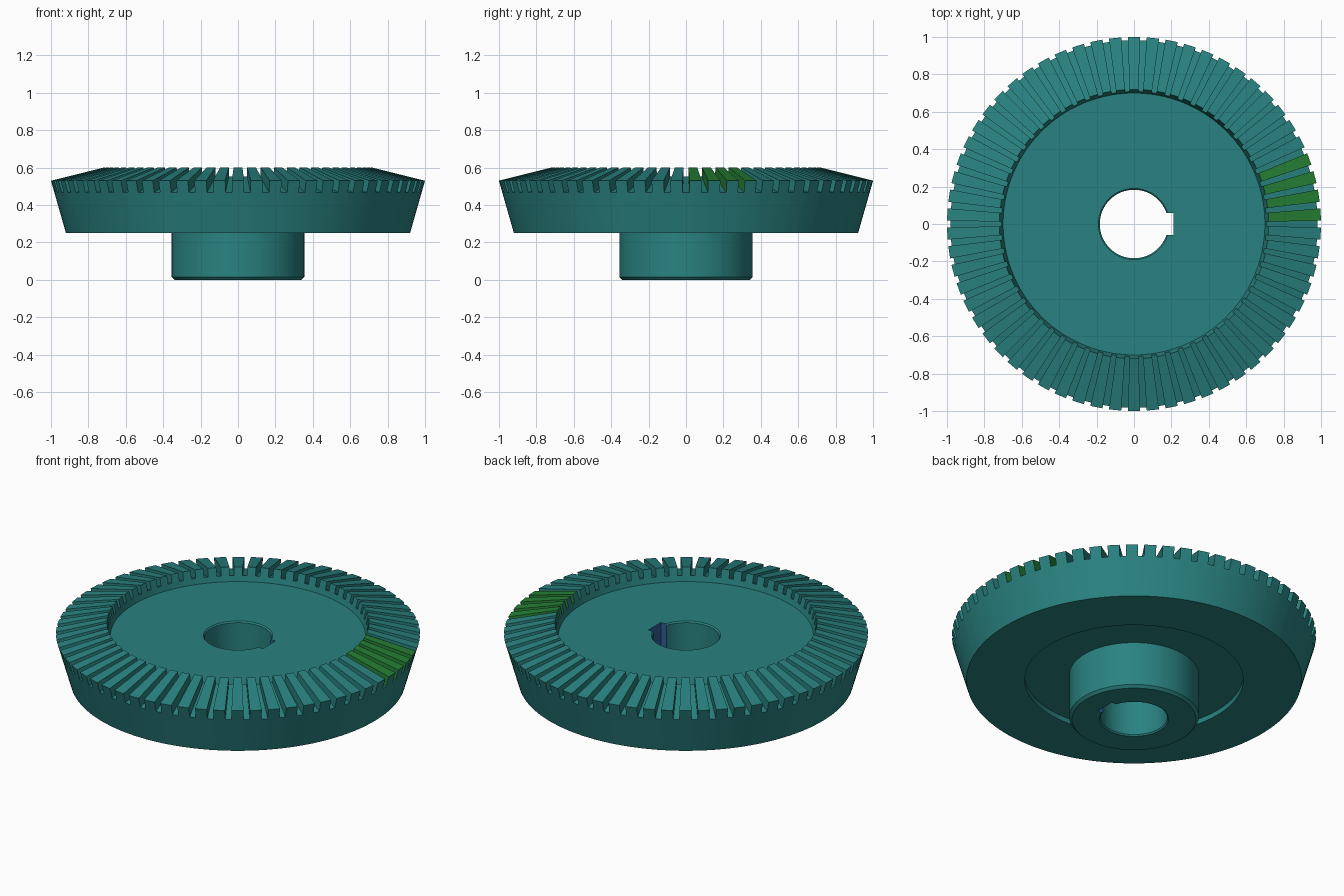
import bpy, bmesh, math

cube = bpy.data.objects.get("Cube")
if cube:
    bpy.data.objects.remove(cube, do_unlink=True)


def make_material(name, color):
    mat = bpy.data.materials.new(name)
    mat.use_nodes = True
    rgba = (*color, 1.0)
    mat.diffuse_color = rgba
    mat.node_tree.nodes["Principled BSDF"].inputs["Base Color"].default_value = rgba
    return mat


TEAL, GREEN, BLUE = range(3)
materials = [
    make_material("teal", (0.022, 0.225, 0.218)),
    make_material("green", (0.019, 0.215, 0.036)),
    make_material("blue", (0.028, 0.11, 0.31)),
]

TEETH = 62
TOOTH_SHARE = 0.65          # part of the pitch filled by a tooth
PAINTED_TEETH = 4
PITCH = math.tau / TEETH

# Lathe profile (radius, height), closed loop from the top of the bore outward
ROOT_IN, ROOT_OUT = (0.708, 0.553), (0.982, 0.467)
TIP_IN, TIP_OUT = (0.72, 0.60), (1.0, 0.53)
profile = [
    (0.19, 0.52), (0.70, 0.52), ROOT_IN, ROOT_OUT,      # web and root cone
    (0.92, 0.25), (0.60, 0.25), (0.60, 0.28),           # back cone and recess
    (0.355, 0.28), (0.355, 0.015), (0.34, 0.0),         # hub
    (0.19, 0.0), (0.183, 0.008), (0.183, 0.512),        # bore
]
ROOT_BAND = profile.index(ROOT_IN)


def ring_point(point, angle):
    r, z = point
    return (r * math.cos(angle), r * math.sin(angle), z)


# Two stations per pitch: the two flanks of each tooth
angles = []
for i in range(TEETH):
    middle = (i + 0.5) * PITCH
    angles += [middle - PITCH * TOOTH_SHARE / 2, middle + PITCH * TOOTH_SHARE / 2]

bm = bmesh.new()
stations = [[bm.verts.new(ring_point(p, a)) for p in profile] for a in angles]
tooth_faces = []
for s, here in enumerate(stations):
    after = stations[(s + 1) % len(stations)]
    for k in range(len(profile)):
        n = (k + 1) % len(profile)
        face = bm.faces.new((here[k], after[k], after[n], here[n]))
        if k == ROOT_BAND and s % 2 == 0:
            tooth_faces.append(face)

# Raise each tooth from its patch of the root cone
for i, face in enumerate(tooth_faces):
    result = bmesh.ops.extrude_discrete_faces(bm, faces=[face])
    top = result["faces"][0]
    for v in top.verts:
        outer = math.hypot(v.co.x, v.co.y) > 0.85
        v.co = ring_point(TIP_OUT if outer else TIP_IN, math.atan2(v.co.y, v.co.x))
    if i < PAINTED_TEETH:
        top.material_index = GREEN
        middle = (i + 0.5) * PITCH
        for edge in top.edges:
            a, b = edge.verts
            if abs(a.co.z - b.co.z) > 0.01:             # radial edges touch the flanks
                for f in edge.link_faces:
                    f.material_index = GREEN

bmesh.ops.recalc_face_normals(bm, faces=bm.faces)
mesh = bpy.data.meshes.new("bevel_gear")
bm.to_mesh(mesh)
bm.free()
for mat in materials:
    mesh.materials.append(mat)
gear = bpy.data.objects.new("bevel_gear", mesh)
bpy.context.collection.objects.link(gear)

# Keyway slot cut through the bore
KEY_END, KEY_HALF = 0.21, 0.06
bpy.ops.mesh.primitive_cube_add(size=1, location=(KEY_END / 2, 0, 0.3))
cutter = bpy.context.object
cutter.name = "keyway_cutter"
cutter.scale = (KEY_END, 2 * KEY_HALF, 1)
cutter.hide_render = True
cutter.data.materials.append(materials[TEAL])

bpy.ops.object.select_all(action="DESELECT")
gear.select_set(True)
bpy.context.view_layer.objects.active = gear
cut = gear.modifiers.new("keyway", "BOOLEAN")
cut.operation = "DIFFERENCE"
cut.solver = "EXACT"
cut.object = cutter
bpy.ops.object.modifier_apply(modifier=cut.name)
bpy.data.objects.remove(cutter, do_unlink=True)

# Keyway walls get their own colour
for poly in gear.data.polygons:
    c, n = poly.center, poly.normal
    if c.x > 0.16 and c.x < KEY_END + 0.001 and abs(c.y) < KEY_HALF + 0.001:
        if abs(n.y) > 0.99 or (abs(n.x) > 0.99 and c.x > KEY_END - 0.005):
            poly.material_index = BLUE

bpy.ops.object.shade_smooth_by_angle(angle=math.radians(30))
